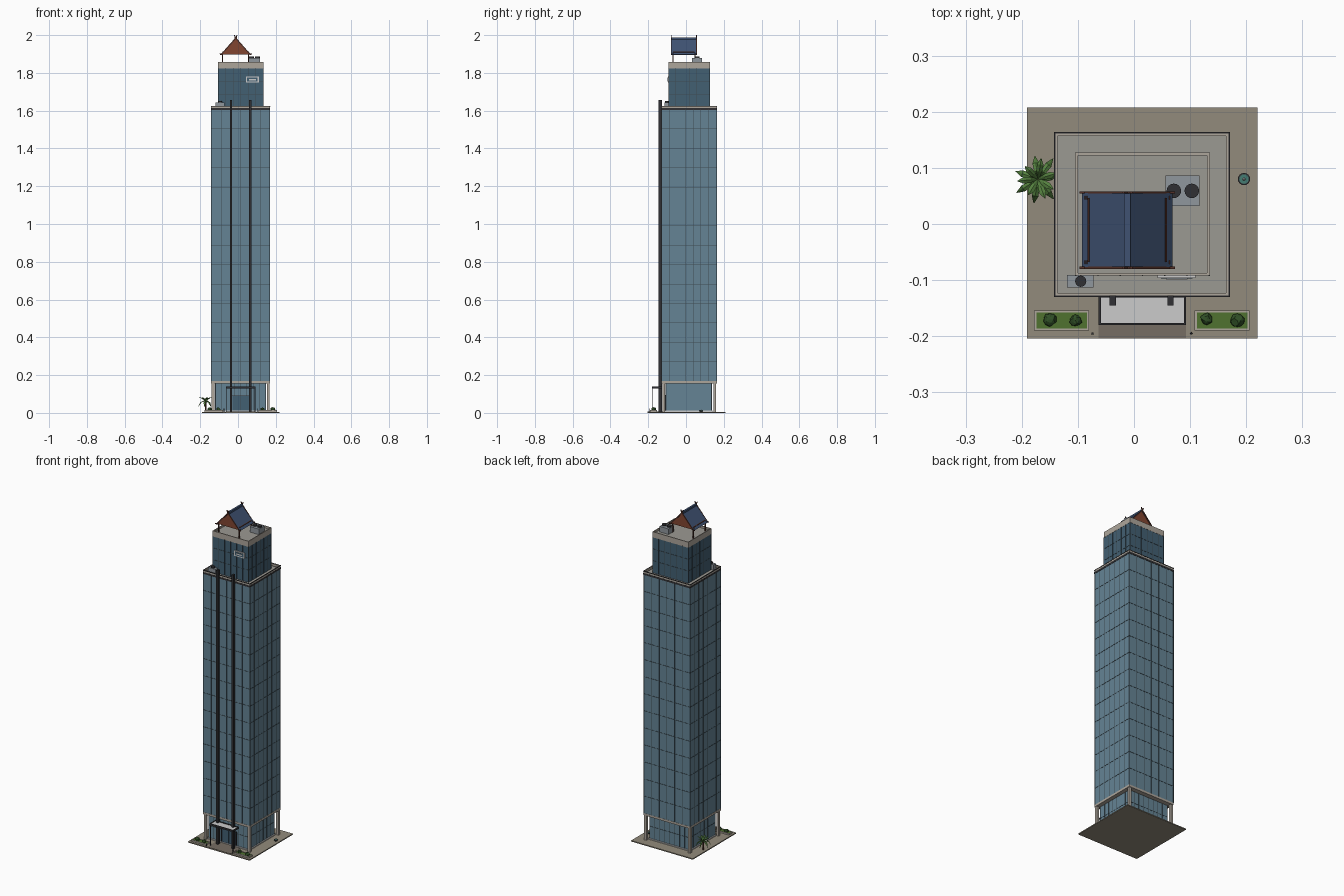
import bpy, bmesh, math, random
from mathutils import Vector, Matrix

if "Cube" in bpy.data.objects:
    bpy.data.objects.remove(bpy.data.objects["Cube"])
random.seed(4)

def mat(name, r, g, b):
    m = bpy.data.materials.new(name)
    m.diffuse_color = (r, g, b, 1)
    m.use_nodes = True
    m.node_tree.nodes["Principled BSDF"].inputs["Base Color"].default_value = m.diffuse_color
    return m

GLASS = mat("glass", .13, .23, .30)
DARKGLASS = mat("dark_glass", .055, .115, .17)
MULL = mat("mullion", .05, .075, .09)
DARK = mat("dark_metal", .03, .03, .033)
STONE = mat("stone", .42, .38, .33)
PAVE = mat("paving", .29, .26, .20)
PATH = mat("entry_path", .18, .155, .125)
DECK = mat("roof_deck", .33, .32, .29)
PALE = mat("pale_panel", .55, .55, .53)
METAL = mat("unit_metal", .28, .31, .34)
BLUE = mat("roof_tile", .05, .085, .17)
RUST = mat("timber", .22, .06, .03)
WOOD = mat("dark_timber", .09, .03, .02)
GRASS = mat("grass", .08, .17, .03)
BUSH = mat("bush", .03, .08, .02)
LEAF = mat("palm_leaf", .09, .22, .05)
TEAL = mat("water", .06, .2, .17)

def finish(name, bm, m):
    me = bpy.data.meshes.new(name)
    bmesh.ops.recalc_face_normals(bm, faces=bm.faces)
    bm.to_mesh(me); bm.free()
    ob = bpy.data.objects.new(name, me)
    bpy.context.collection.objects.link(ob)
    me.materials.append(m)
    return ob

# several boxes (x0,x1,y0,y1,z0,z1) as one object
def boxes(name, items, m):
    bm = bmesh.new()
    for a, b, c, d, e, f in items:
        M = Matrix.Translation(((a+b)/2, (c+d)/2, (e+f)/2)) @ Matrix.Diagonal((b-a, d-c, f-e, 1))
        bmesh.ops.create_cube(bm, size=1, matrix=M)
    return finish(name, bm, m)

# rectangular rim of wall thickness t
def ring(name, e, t, z0, z1, m):
    x0, x1, y0, y1 = e
    return boxes(name, [(x0, x1, y0, y0+t, z0, z1), (x0, x1, y1-t, y1, z0, z1),
                        (x0, x0+t, y0+t, y1-t, z0, z1), (x1-t, x1, y0+t, y1-t, z0, z1)], m)

def grow(e, d):
    return (e[0]-d, e[1]+d, e[2]-d, e[3]+d)

# cylinders / cones (x,y,z0,z1,r0,r1)
def cyls(name, items, m, n=16):
    bm = bmesh.new()
    for x, y, z0, z1, r0, r1 in items:
        bmesh.ops.create_cone(bm, cap_ends=True, segments=n, radius1=r0, radius2=r1, depth=z1-z0,
                              matrix=Matrix.Translation((x, y, (z0+z1)/2)))
    return finish(name, bm, m)

# xz profile extruded along y for each (y0,y1)
def prism(name, pts, spans, m):
    bm = bmesh.new()
    for y0, y1 in spans:
        f = bm.faces.new([bm.verts.new((x, y0, z)) for x, z in pts])
        r = bmesh.ops.extrude_face_region(bm, geom=[f])
        bmesh.ops.translate(bm, vec=(0, y1-y0, 0), verts=[v for v in r["geom"] if isinstance(v, bmesh.types.BMVert)])
    return finish(name, bm, m)

# curtain wall grid on the four sides
def mullions(name, e, z0, z1, nx, ny, nz, w=.0022, p=.0015):
    x0, x1, y0, y1 = e
    L = []
    for i in range(nx+1):
        x = x0+(x1-x0)*i/nx
        L += [(x-w/2, x+w/2, y-p, y+p, z0, z1) for y in (y0, y1)]
    for i in range(ny+1):
        y = y0+(y1-y0)*i/ny
        L += [(x-p, x+p, y-w/2, y+w/2, z0, z1) for x in (x0, x1)]
    for k in range(1, nz):
        z = z0+(z1-z0)*k/nz
        L.append((x0-p*.8, x1+p*.8, y0-p*.8, y1+p*.8, z-w/2, z+w/2))
    return boxes(name, L, MULL)

T = (-.141, .169, -.128, .162)     # tower footprint
U = (-.104, .134, -.091, .126)     # crown footprint
B = (-.119, .146, -.106, .135)     # lobby footprint

# ground
boxes("paving_slab", [(-.191, .22, -.204, .208, 0, .006)], PAVE)
boxes("entry_path", [(-.063, .093, -.2035, -.106, .005, .0075)], PATH)
boxes("lobby_plinth", [(*grow(B, .006), .005, .012)], PALE)

# lobby
boxes("lobby_glass", [(*B, .01, .158)], GLASS)
mullions("lobby_mullions", B, .012, .156, 8, 7, 2)
boxes("entrance_doors", [(-.03, .014, -.109, -.105, .012, .09), (.016, .06, -.109, -.105, .012, .09)], DARKGLASS)
boxes("entrance_frame", [(-.036, -.031, -.111, -.105, .01, .096), (.061, .066, -.111, -.105, .01, .096),
                         (-.036, .066, -.111, -.105, .091, .096)], DARK)
c = .0075
boxes("corner_columns", [(x-c, x+c, y-c, y+c, .005, .158) for x in (-.132, .16) for y in (-.118, .152)], STONE)
boxes("transfer_band", [(*grow(T, .001), .155, .168)], STONE)

# tower shaft
boxes("tower_glass", [(*T, .166, 1.607)], GLASS)
mullions("tower_mullions", T, .168, 1.606, 6, 7, 14)
boxes("tower_roof_deck", [(*T, 1.604, 1.610)], DECK)
ring("tower_dark_band", grow(T, .0015), .005, 1.603, 1.614, DARK)
ring("tower_parapet", grow(T, .001), .006, 1.613, 1.624, STONE)
ring("tower_coping", grow(T, .002), .003, 1.622, 1.626, DARK)

# front fins
boxes("front_fins", [(x-.0055, x+.0055, -.145, -.127, .006, 1.657) for x in (-.038, .065)], DARK)

# canopy
boxes("canopy_panel", [(-.06, .09, -.177, -.127, .132, .137)], PALE)
ring("canopy_frame", (-.063, .093, -.18, -.127), .004, .129, .14, DARK)
boxes("canopy_posts", [(x-.002, x+.002, -.178, -.174, .005, .131) for x in (-.06, .09)], DARK)

# crown
boxes("crown_glass", [(*U, 1.605, 1.828)], DARKGLASS)
mullions("crown_mullions", U, 1.612, 1.826, 6, 6, 3)
boxes("crown_roof_deck", [(*U, 1.825, 1.846)], DECK)
ring("crown_parapet", grow(U, .001), .005, 1.824, 1.858, STONE)
boxes("crown_panel_border", [(.042, .11, -.096, -.09, 1.748, 1.781)], PALE)
boxes("crown_panel_inset", [(.048, .104, -.0975, -.09, 1.754, 1.775)], DARKGLASS)
boxes("crown_panel_bar", [(.057, .095, -.099, -.09, 1.761, 1.768)], PALE)

# rooftop units
boxes("roof_units", [(.056, .117, .032, .086, 1.843, 1.879), (-.119, -.072, -.1135, -.091, 1.608, 1.642)], METAL)
cyls("unit_fans", [(.071, .059, 1.878, 1.887, .013, .013), (.103, .059, 1.878, 1.887, .013, .013),
                   (-.095, -.102, 1.641, 1.65, .01, .01)], DARK)

# gabled pavilion
RX, Y0, Y1 = -.012, -.077, .055
boxes("pavilion_posts", [(x-.003, x+.003, y-.003, y+.003, 1.843, 1.908) for x in (RX-.07, RX+.068) for y in (-.068, .047)], WOOD)
boxes("pavilion_beams", [(RX-.076, RX+.076, y-.003, y+.003, 1.897, 1.904) for y in (-.068, .047)]
      + [(RX+s*.07-.003, RX+s*.07+.003, Y0, Y1, 1.897, 1.904) for s in (-1, 1)], WOOD)
prism("gable_infill", [(RX-.073, 1.899), (RX+.073, 1.899), (RX, 1.979)], [(-.075, -.07), (.048, .053)], RUST)
prism("tiled_roof", [(RX-.081, 1.897), (RX, 1.984), (RX+.081, 1.897), (RX+.075, 1.895), (RX, 1.977), (RX-.075, 1.895)], [(Y0, Y1)], BLUE)
boxes("ridge_cap", [(RX-.006, RX+.006, Y0, Y1, 1.977, 1.988)], BLUE)
for s, side in ((-1, "left"), (1, "right")):
    # rafter crosses the ridge and flicks up at the eave
    pts = [(-.009, 2.0), (-.005, 2.0), (.003, 1.985), (.076, 1.902), (.085, 1.902), (.084, 1.896), (.073, 1.896), (-.003, 1.981)]
    prism("bargeboard_" + side, [(RX+s*x, z) for x, z in pts], [(Y0-.003, Y0+.001), (Y1-.001, Y1+.003)], WOOD)
    prism("eave_batten_" + side, [(RX+s*x, z) for x, z in [(.067, 1.911), (.068, 1.914), (.071, 1.911), (.070, 1.908)]], [(-.068, .046)], WOOD)

# planters
P = [(-.178, -.08, -.19, -.154), (.108, .206, -.19, -.154)]
for p, side in zip(P, ("left", "right")):
    ring("planter_rim_" + side, p, .004, .005, .015, STONE)
    boxes("planter_grass_" + side, [(*grow(p, -.003), .005, .013)], GRASS)
bm = bmesh.new()
for x, y, r in ((-.15, -.17, .012), (-.104, -.172, .011), (.13, -.169, .011), (.184, -.172, .012)):
    g = bmesh.ops.create_icosphere(bm, subdivisions=2, radius=r, matrix=Matrix.Translation((x, y, .018)))
    for v in g["verts"]:
        v.co = Vector((x, y, .018)) + (v.co-Vector((x, y, .018)))*random.uniform(.85, 1.12)
finish("planter_bushes", bm, BUSH)
cyls("bollards", [(x, -.195, .005, .022, .0022, .0018) for x in (-.074, .102)], DARK, 8)

# water bowl
cyls("bowl", [(.196, .08, .005, .013, .008, .011)], DARK)
cyls("bowl_water", [(.196, .08, .012, .0145, .0085, .0085)], TEAL)
cyls("bowl_spout", [(.196, .08, .014, .018, .003, .001)], PALE, 8)

# palm
PX, PY = -.171, .08
cyls("palm_trunk", [(PX, PY, .005, .052, .005, .0035)], WOOD, 8)
bm = bmesh.new()
for i in range(14):
    a = i*2*math.pi/14 + random.uniform(-.15, .15)
    n = i % 2
    ln = (.046, .036)[n] * random.uniform(.9, 1.05)
    if math.cos(a) > .3:
        ln = min(ln, .028/math.cos(a)+.004)
    d = Vector((math.cos(a), math.sin(a), 0)); t = Vector((-d.y, d.x, 0))
    prev = None
    for u, w, z in ((0, .001, 0), (.35, .005, (.012, .022)[n]), (.7, .006, (.006, .03)[n]), (1, .0006, (-.018, .03)[n])):
        q = Vector((PX, PY, .051+z)) + d*ln*u
        row = [bm.verts.new(q-t*w-Vector((0, 0, w*.5))), bm.verts.new(q), bm.verts.new(q+t*w-Vector((0, 0, w*.5)))]
        if prev:
            for k in (0, 1):
                bm.faces.new((prev[k], prev[k+1], row[k+1], row[k]))
        prev = row
finish("palm_fronds", bm, LEAF)
